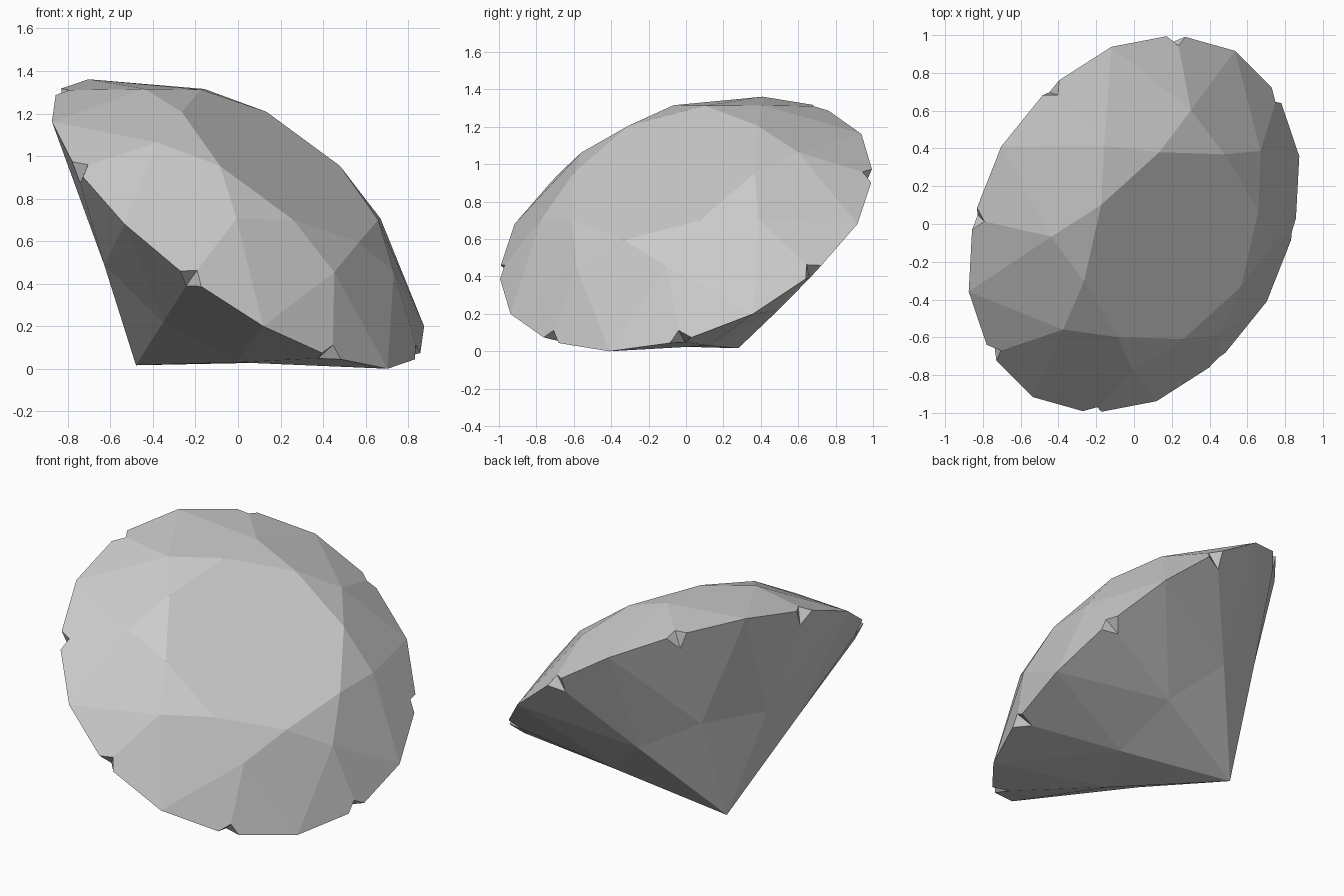
import bpy, bmesh, math
from mathutils import Vector, Matrix

cube = bpy.data.objects.get("Cube")
if cube:
    bpy.data.objects.remove(cube, do_unlink=True)

# Gem proportions in its own upright frame (girdle at height 0)
SIDES = 8
STEP = 2 * math.pi / SIDES
GIRDLE = 1.061
CHIP = 0.15                      # share of each edge lost to a girdle chip


def ring(radius, height, turn=0.0):
    """Eight points around the axis; turn is a fraction of one step."""
    return [Vector((radius * math.cos((k + turn) * STEP),
                    radius * math.sin((k + turn) * STEP), height))
            for k in range(SIDES)]


table = ring(0.56, 0.356)
crown = ring(0.727, 0.266, 0.5)
girdle = ring(GIRDLE, 0.0)
corner = ring(GIRDLE, 0.0, 0.5)
pavilion = ring(0.545, -0.427, 0.5)
culet = Vector((0, 0, -0.866))


def chip_points(targets, shift=0):
    return [corner[k].lerp(targets[(k + shift) % SIDES], CHIP) for k in range(SIDES)]


before, after = chip_points(girdle), chip_points(girdle, 1)
above, below = chip_points(crown), chip_points(pavilion)

bm = bmesh.new()
rings = {name: [bm.verts.new(p) for p in pts] for name, pts in dict(
    table=table, crown=crown, girdle=girdle, pavilion=pavilion,
    before=before, after=after, above=above, below=below).items()}
tip = bm.verts.new(culet)


def facet(*corners):
    bm.faces.new([c if isinstance(c, bmesh.types.BMVert)
                  else rings[c[0]][c[1] % SIDES] for c in corners])


facet(*[("table", k) for k in range(SIDES)])
for k in range(SIDES):
    n = k + 1
    # Crown: star, kite and upper girdle facets
    facet(("table", k), ("crown", k), ("table", n))
    facet(("table", k), ("crown", k - 1), ("girdle", k), ("crown", k))
    facet(("crown", k), ("girdle", k), ("before", k), ("above", k))
    facet(("crown", k), ("above", k), ("after", k), ("girdle", n))
    # Pavilion: folded main facets and lower girdle facets
    facet(tip, ("pavilion", k), ("pavilion", k - 1))
    facet(("pavilion", k - 1), ("pavilion", k), ("girdle", k))
    facet(("pavilion", k), ("below", k), ("before", k), ("girdle", k))
    facet(("pavilion", k), ("girdle", n), ("after", k), ("below", k))
    # Chip in the girdle
    facet(("before", k), ("below", k), ("above", k))
    facet(("after", k), ("above", k), ("below", k))
bmesh.ops.recalc_face_normals(bm, faces=bm.faces)

# Lay the gem over so that it rests on its tip and girdle
axis = Vector((0.554, -0.323, 0.767)).normalized()
side = Vector((0, 0, 1)).cross(axis).normalized()
slope = axis.cross(side)
tilt = Matrix((-slope, -side, axis)).transposed().to_4x4()
bm.transform(Matrix.Translation((0, 0, 0.681)) @ tilt)
low = min(v.co.z for v in bm.verts)
bmesh.ops.translate(bm, verts=bm.verts, vec=(0, 0, -low))

mesh = bpy.data.meshes.new("gem")
bm.to_mesh(mesh)
bm.free()
gem = bpy.data.objects.new("gem", mesh)
bpy.context.collection.objects.link(gem)

# Plain grey stone
grey = bpy.data.materials.new("grey_stone")
grey.use_nodes = True
colour = (0.6, 0.6, 0.6, 1)
grey.diffuse_color = colour
grey.node_tree.nodes["Principled BSDF"].inputs["Base Color"].default_value = colour
mesh.materials.append(grey)
